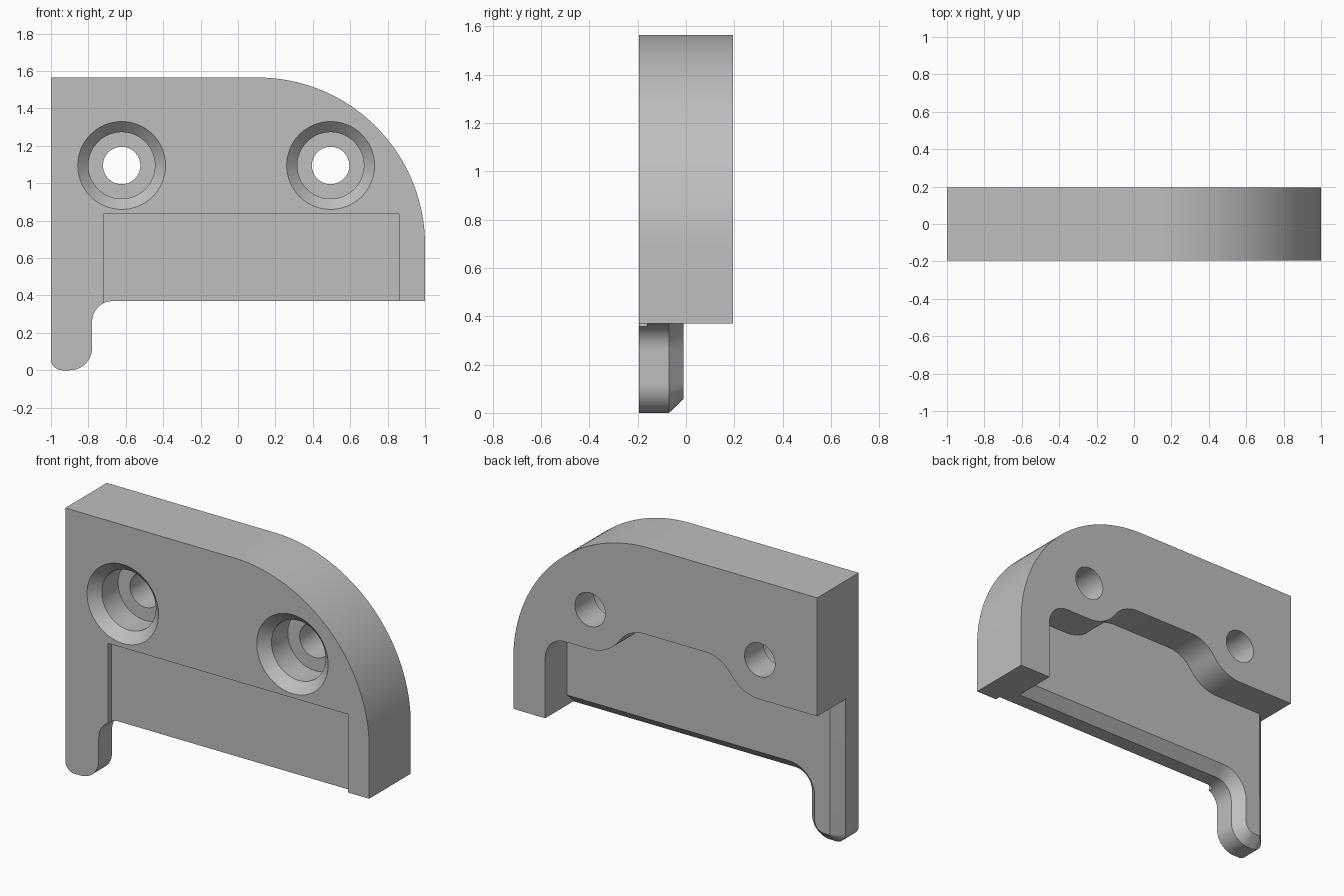
import bpy, bmesh, math

cube = bpy.data.objects.get("Cube")
if cube:
    bpy.data.objects.remove(cube, do_unlink=True)

grey = bpy.data.materials.new("plain_grey")
grey.use_nodes = True
colour = (0.52, 0.52, 0.52, 1)
grey.diffuse_color = colour
grey.node_tree.nodes["Principled BSDF"].inputs["Base Color"].default_value = colour

FRONT, BACK, FLOOR, CHAMFER = -0.195, 0.195, -0.01, 0.06
TOP, LEDGE, BIG_R = 1.565, 0.37, 0.895
HOLES, HOLE_Z, BOSS_R = (-0.622, 0.495), 1.095, 0.235


def arc(cx, cz, r, start, end, n=16):
    angles = [math.radians(start + (end - start) * i / n) for i in range(n + 1)]
    return [(cx + r * math.cos(a), cz + r * math.sin(a)) for a in angles]


def loft(name, rings):
    """Solid through (y, xz points) rings with equal point counts."""
    bm = bmesh.new()
    loops = [[bm.verts.new((x, y, z)) for x, z in pts] for y, pts in rings]
    bm.faces.new(loops[0])
    bm.faces.new(loops[-1])
    for a, b in zip(loops, loops[1:]):
        for i in range(len(a)):
            j = (i + 1) % len(a)
            bm.faces.new((a[i], a[j], b[j], b[i]))
    bmesh.ops.recalc_face_normals(bm, faces=bm.faces)
    mesh = bpy.data.meshes.new(name)
    bm.to_mesh(mesh)
    bm.free()
    mesh.materials.append(grey)
    obj = bpy.data.objects.new(name, mesh)
    bpy.context.collection.objects.link(obj)
    return obj


def combine(target, other, operation):
    mod = target.modifiers.new(operation, "BOOLEAN")
    mod.operation, mod.solver, mod.object = operation, "EXACT", other
    bpy.context.view_layer.objects.active = target
    bpy.ops.object.modifier_apply(modifier=mod.name)
    bpy.data.objects.remove(other, do_unlink=True)


def shoulder(d=0):
    return arc(1 - BIG_R, TOP - BIG_R, BIG_R - d, 0, 90, 48) + [(-1 + d, TOP - d)]


def plate_outline(d):
    """Outline of the front plate and its leg, inset by d."""
    return (arc(-0.94, 0.06, max(0.06 - d, 0.001), 180, 270)
            + arc(-0.9, 0.12, 0.12 - d, 270, 360)
            + arc(-0.67, 0.26, 0.11 + d, 180, 90)
            + [(1 - d, LEDGE + d)] + shoulder(d))


# Front plate with leg and chamfered rear edge
bracket = loft("bracket", [(FRONT, plate_outline(0)),
                           (FLOOR - CHAMFER, plate_outline(0)),
                           (FLOOR, plate_outline(CHAMFER))])

# Thick rear body, its underside curving around the two screw bosses
blend_r, plateau = 0.2, 1.046
blend_z = plateau - blend_r
reach = BOSS_R + blend_r
drop = HOLE_Z - blend_z
dx = math.sqrt(reach ** 2 - drop ** 2)
lean = math.degrees(math.atan2(drop, dx))
under = HOLE_Z - BOSS_R
rear = ([(-1, under)]
        + arc(HOLES[0], HOLE_Z, BOSS_R, 270, 360 - lean)
        + arc(HOLES[0] + dx, blend_z, blend_r, 180 - lean, 90)
        + arc(HOLES[1] - dx, blend_z, blend_r, 90, lean)
        + arc(HOLES[1], HOLE_Z, BOSS_R, 180 + lean, 270)
        + arc(0.66, under - 0.13, 0.13, 90, 0)
        + [(0.79, LEDGE), (1, LEDGE)] + shoulder())
combine(bracket, loft("rear_body", [(FLOOR - CHAMFER, rear), (BACK, rear)]), "UNION")

# Shallow rectangular recess in the front
recess = [(-0.72, 0.2), (0.86, 0.2), (0.86, 0.835), (-0.72, 0.835)]
combine(bracket, loft("recess_cutter", [(-0.3, recess), (-0.162, recess)]), "DIFFERENCE")

# Countersunk, counterbored screw holes
steps = [(-0.215, 0.255), (-0.138, 0.178), (0.015, 0.178), (0.015, 0.1), (0.3, 0.1)]
for x in HOLES:
    rings = [(y, arc(x, HOLE_Z, r, 0, 360, 64)[:-1]) for y, r in steps]
    combine(bracket, loft("hole_cutter", rings), "DIFFERENCE")

# Smooth curves, keep machined edges crisp
bpy.ops.object.select_all(action="DESELECT")
bracket.select_set(True)
bpy.context.view_layer.objects.active = bracket
bpy.ops.object.shade_smooth_by_angle(angle=math.radians(25))
